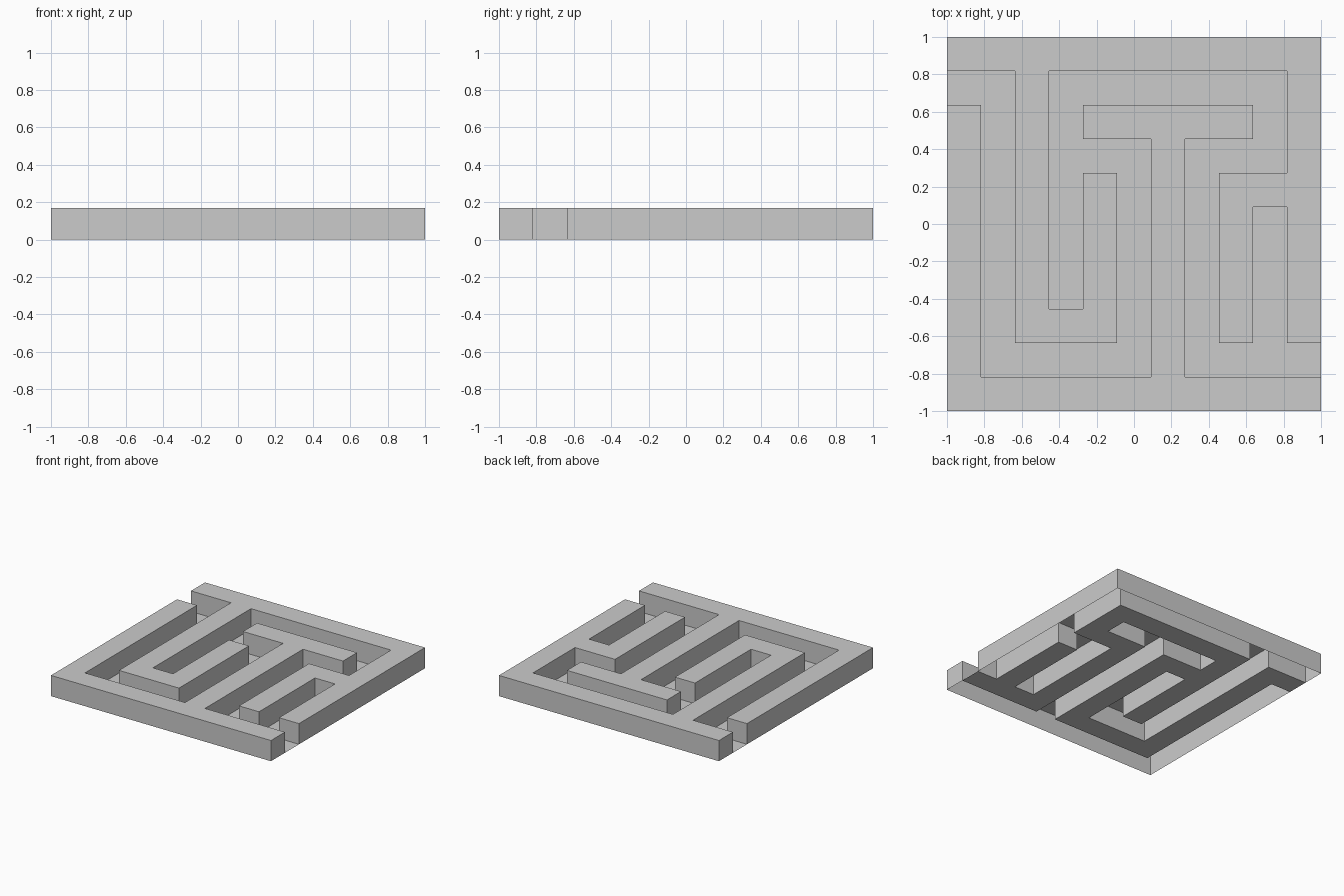
import bpy, bmesh

if "Cube" in bpy.data.objects:
    bpy.data.objects.remove(bpy.data.objects["Cube"])

N = 11                 # cells per side
CELL = 2 / N
HEIGHT = 0.17

# Corridor centrelines in cell coordinates: main route and two dead ends
ROUTES = [
    [(0, 9), (1, 9), (1, 1), (5, 1), (5, 7), (3, 7), (3, 9), (9, 9), (9, 7), (7, 7), (7, 1), (10, 1)],
    [(3, 7), (3, 3)],
    [(9, 1), (9, 5)],
]

corridor = set()
for route in ROUTES:
    for (ax, ay), (bx, by) in zip(route, route[1:]):
        for x in range(min(ax, bx), max(ax, bx) + 1):
            for y in range(min(ay, by), max(ay, by) + 1):
                corridor.add((x, y))


def cell_sheet(cells):
    """Flat welded sheet of square cells at z = 0."""
    bm = bmesh.new()
    corners = {}

    def corner(i, j):
        if (i, j) not in corners:
            corners[i, j] = bm.verts.new((i * CELL - 1, j * CELL - 1, 0))
        return corners[i, j]

    for x, y in sorted(cells):
        bm.faces.new([corner(x, y), corner(x + 1, y), corner(x + 1, y + 1), corner(x, y + 1)])
    return bm


def finish(bm, name):
    bmesh.ops.dissolve_limit(bm, angle_limit=0.01, verts=bm.verts[:], edges=bm.edges[:])
    mesh = bpy.data.meshes.new(name)
    bm.to_mesh(mesh)
    bm.free()
    bpy.context.collection.objects.link(bpy.data.objects.new(name, mesh))


# Corridor floor
finish(cell_sheet(corridor), "corridor_floor")

# Hollow walls: raised tops and sides, open underneath
walls = cell_sheet({(x, y) for x in range(N) for y in range(N)} - corridor)
base = walls.faces[:]
raised = bmesh.ops.extrude_face_region(walls, geom=base, use_keep_orig=True)["geom"]
bmesh.ops.translate(walls, vec=(0, 0, HEIGHT),
                    verts=[v for v in raised if isinstance(v, bmesh.types.BMVert)])
bmesh.ops.delete(walls, geom=[f for f in walls.faces if all(v.co.z < 0.01 for v in f.verts)],
                 context='FACES')
bmesh.ops.recalc_face_normals(walls, faces=walls.faces[:])
finish(walls, "maze_walls")
